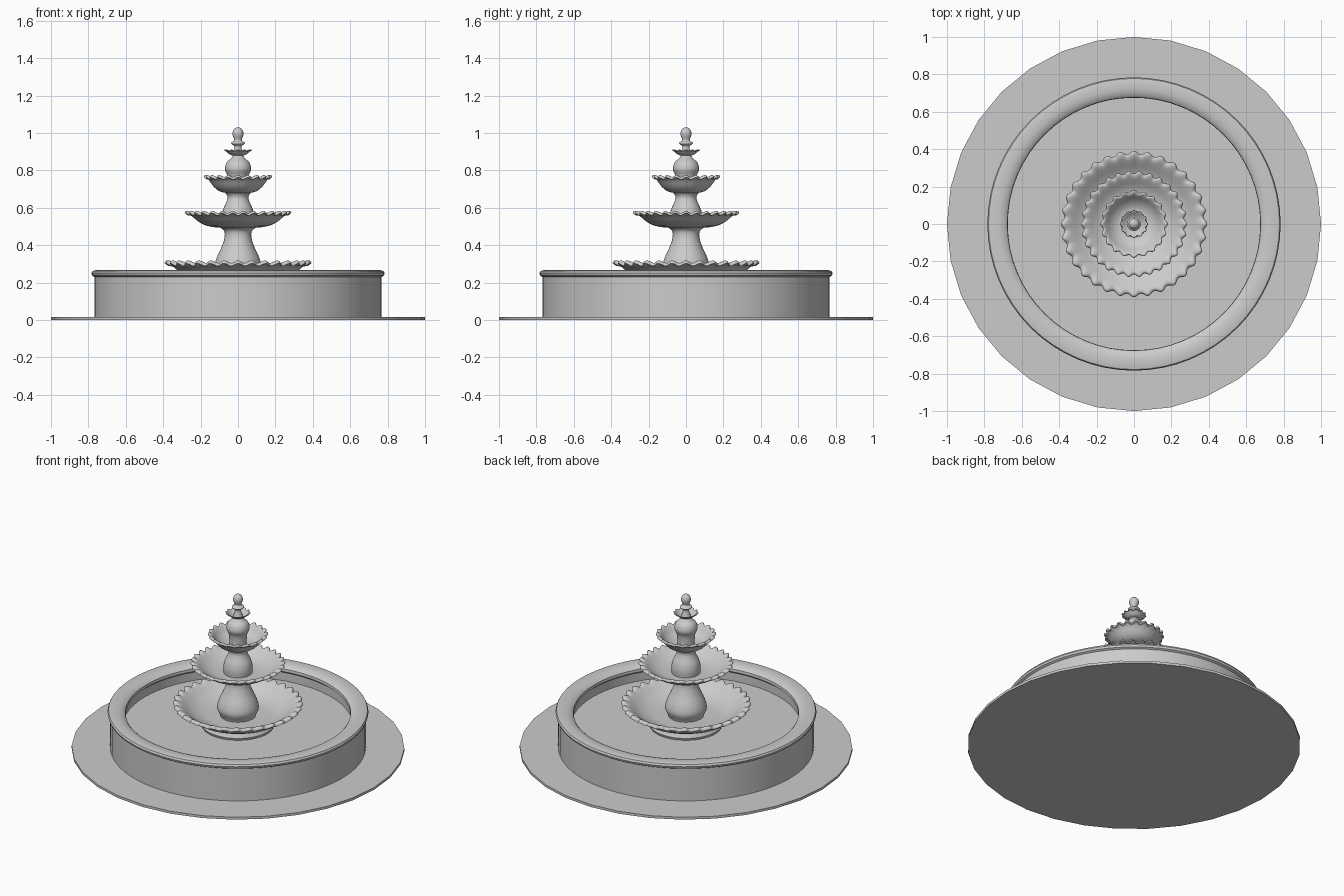
import bpy, math

cube = bpy.data.objects.get("Cube")
if cube:
    bpy.data.objects.remove(cube, do_unlink=True)

stone = bpy.data.materials.new("grey stone")
stone.use_nodes = True
grey = (0.6, 0.6, 0.6, 1)
stone.diffuse_color = grey
stone.node_tree.nodes["Principled BSDF"].inputs["Base Color"].default_value = grey


def lathe(name, profile, segments, waves=0, ripple=0, start=0, angle=35):
    """Revolve (radius, z) points; points past 'start' ripple in height and radius."""
    verts, faces, rings = [], [], []
    for r, z, *wave in profile:
        if r == 0:
            rings.append([len(verts)] * segments)
            verts.append((0, 0, z))
            continue
        rings.append(range(len(verts), len(verts) + segments))
        amount = ripple * (wave[0] if wave else 0)
        for i in range(segments):
            a = math.tau * i / segments
            w = amount * math.cos(waves * a)
            verts.append(((r + w) * math.cos(a), (r + w) * math.sin(a), z + w * 0.8))
    for low, high in zip(rings, rings[1:]):
        for i in range(segments):
            j = (i + 1) % segments
            quad = [low[i], low[j], high[j], high[i]]
            faces.append(list(dict.fromkeys(quad)))
    mesh = bpy.data.meshes.new(name)
    mesh.from_pydata(verts, [], faces)
    mesh.materials.append(stone)
    obj = bpy.data.objects.new(name, mesh)
    bpy.context.collection.objects.link(obj)
    bpy.ops.object.select_all(action="DESELECT")
    obj.select_set(True)
    bpy.context.view_layer.objects.active = obj
    bpy.ops.object.shade_smooth_by_angle(angle=math.radians(angle))
    return obj


def smooth(points, steps=5):
    """Catmull-Rom curve through the profile points."""
    pts = [points[0], *points, points[-1]]
    out = []
    for a, b, c, d in zip(pts, pts[1:], pts[2:], pts[3:]):
        for s in range(steps):
            t = s / steps
            out.append(tuple(max(0, 0.5 * (2 * q + (r - p) * t
                       + (2 * p - 5 * q + 4 * r - s4) * t * t
                       + (3 * q - p - 3 * r + s4) * t ** 3))
                       for p, q, r, s4 in zip(a, b, c, d)))
    return out + [points[-1]]


def bowl(name, radius, foot, bottom, rim, waves, ripple):
    """Thin scalloped dish with a curled lip."""
    h, w = rim - bottom, radius - foot
    shape = [(0, 0, 0), (0.3, 0.1, 0), (0.58, 0.35, 0), (0.8, 0.7, 0.25),
             (0.92, 0.8, 0.8), (1, 0.82, 1), (0.97, 0.95, 1), (0.88, 0.95, 0.8),
             (0.74, 0.8, 0.25), (0.5, 0.48, 0), (0.2, 0.27, 0), (0, 0.22, 0)]
    points = [(foot + w * x, bottom + h * z, k) for x, z, k in shape]
    lathe(name, [(0, bottom, 0), *smooth(points, 2), (0, bottom + h * 0.22, 0)],
          waves * 8, waves, ripple, angle=60)


# Ground slab and round pool
lathe("ground_slab", [(0, 0), (1, 0), (1, 0.016), (0, 0.016)], 32)
lathe("pool_wall", [(0.768, 0.016), (0.768, 0.235), (0.69, 0.235), (0.69, 0.016)], 64)
lip = [(0.768, 0.23), (0.78, 0.237), (0.784, 0.25), (0.778, 0.262), (0.76, 0.266),
       (0.72, 0.265), (0.69, 0.258), (0.677, 0.245), (0.675, 0.228), (0.69, 0.215)]
lathe("pool_rim", lip, 64)
lathe("pool_floor", [(0.69, 0.16), (0, 0.16)], 64)

# Foot under the lowest bowl
lathe("bowl_foot", [(0.215, 0.16), (0.22, 0.175), (0.21, 0.19), (0.2, 0.225)], 64)

# Three scalloped bowls and the small top dish
bowl("lower_bowl", 0.383, 0.18, 0.205, 0.315, 32, 0.009)
bowl("middle_bowl", 0.277, 0.12, 0.495, 0.58, 30, 0.008)
bowl("upper_bowl", 0.174, 0.07, 0.68, 0.773, 20, 0.007)
bowl("top_dish", 0.071, 0.022, 0.878, 0.91, 12, 0.004)

# Turned columns between the bowls
lathe("lower_column", smooth([(0.105, 0.21), (0.108, 0.235), (0.125, 0.28), (0.115, 0.33),
      (0.088, 0.39), (0.072, 0.44), (0.077, 0.48), (0.12, 0.505)]), 48)
lathe("middle_column", smooth([(0.086, 0.51), (0.088, 0.55), (0.08, 0.59), (0.062, 0.63),
      (0.056, 0.655), (0.064, 0.675), (0.08, 0.69)]), 48)
lathe("upper_column", smooth([(0.052, 0.7), (0.055, 0.765), (0.07, 0.805), (0.062, 0.84),
      (0.04, 0.862), (0.026, 0.88), (0.026, 0.89)]), 48)

# Finial with a collar and ball
lathe("finial", smooth([(0.028, 0.885), (0.019, 0.92), (0.022, 0.932), (0.036, 0.942),
      (0.035, 0.95), (0.022, 0.957), (0.021, 0.967), (0.029, 0.99),
      (0.027, 1.01), (0.016, 1.025), (0, 1.03)], 3), 32, angle=60)
